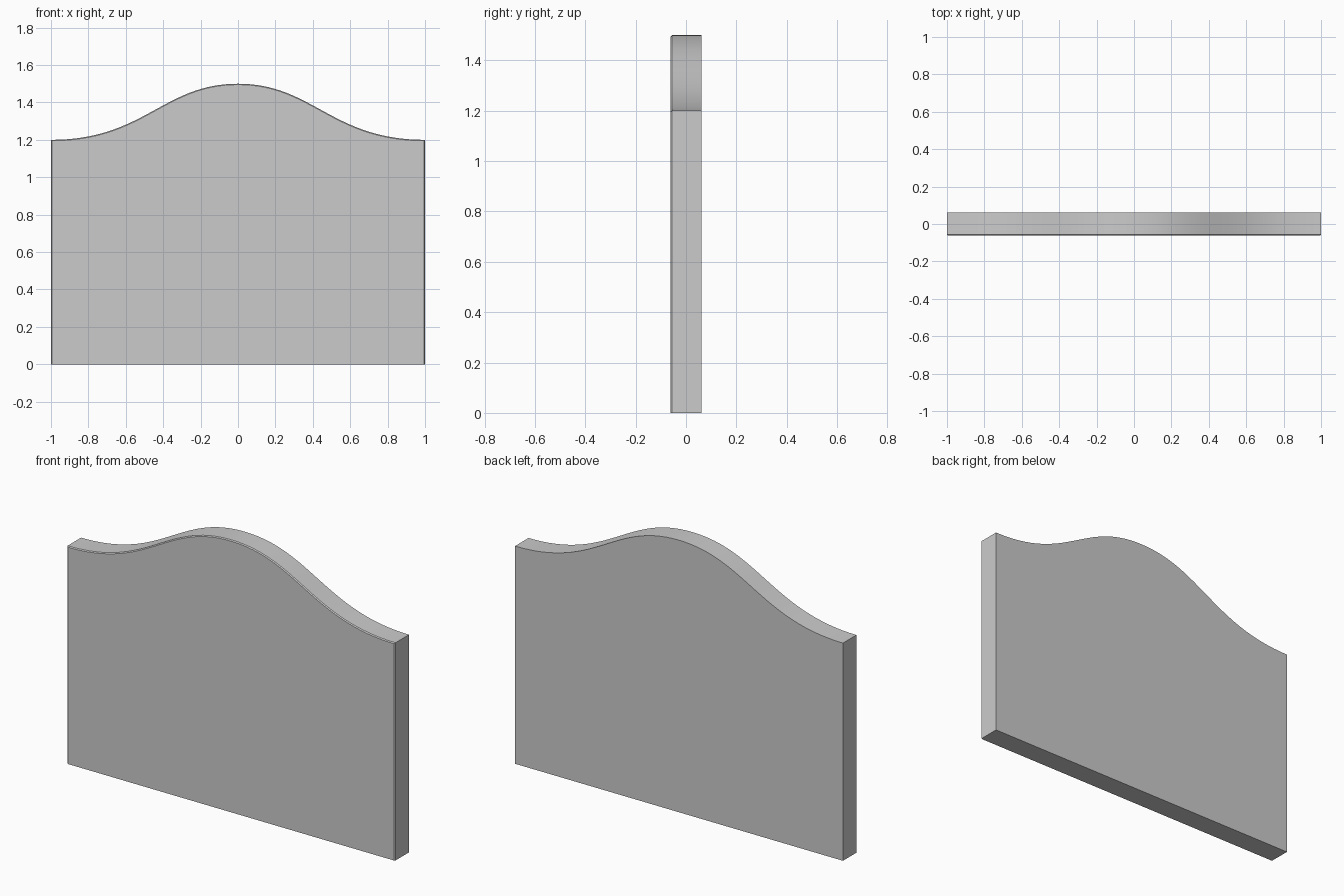
import bpy, bmesh, math
from mathutils import Vector
from mathutils.geometry import interpolate_bezier

if "Cube" in bpy.data.objects:
    bpy.data.objects.remove(bpy.data.objects["Cube"])

HALF_THICK = 0.061
SIDE_Z, CROWN_Z = 1.2, 1.5

# Right half of the crown curve, then mirrored to the left
right = interpolate_bezier(Vector((0, 0, CROWN_Z)), Vector((0.4, 0, CROWN_Z)),
                           Vector((0.5, 0, SIDE_Z)), Vector((1, 0, SIDE_Z)), 33)
left = [Vector((-p.x, 0, p.z)) for p in right[1:]]
outline = [Vector((-1, 0, 0)), Vector((1, 0, 0))] + right[::-1] + left

# Solid panel: front face extruded backwards
bm = bmesh.new()
front = bm.faces.new([bm.verts.new((p.x, -HALF_THICK, p.z)) for p in outline])
back = bmesh.ops.extrude_face_region(bm, geom=[front], use_keep_orig=True)["geom"]
bmesh.ops.translate(bm, verts=[g for g in back if isinstance(g, bmesh.types.BMVert)],
                    vec=(0, 2 * HALF_THICK, 0))
bmesh.ops.recalc_face_normals(bm, faces=bm.faces[:])

# Fine eased edge around the front of the sides and crown
eased = [e for e in bm.edges
         if all(v.co.y < 0 for v in e.verts) and any(v.co.z > 0.01 for v in e.verts)]
bmesh.ops.bevel(bm, geom=eased, offset=0.005, segments=1, affect='EDGES', profile=0.5)

mesh = bpy.data.meshes.new("headboard_panel")
bm.to_mesh(mesh)
bm.free()
panel = bpy.data.objects.new("headboard_panel", mesh)
bpy.context.collection.objects.link(panel)

# Smooth crown, crisp borders
bpy.context.view_layer.objects.active = panel
panel.select_set(True)
bpy.ops.object.shade_smooth_by_angle(angle=math.radians(30))
